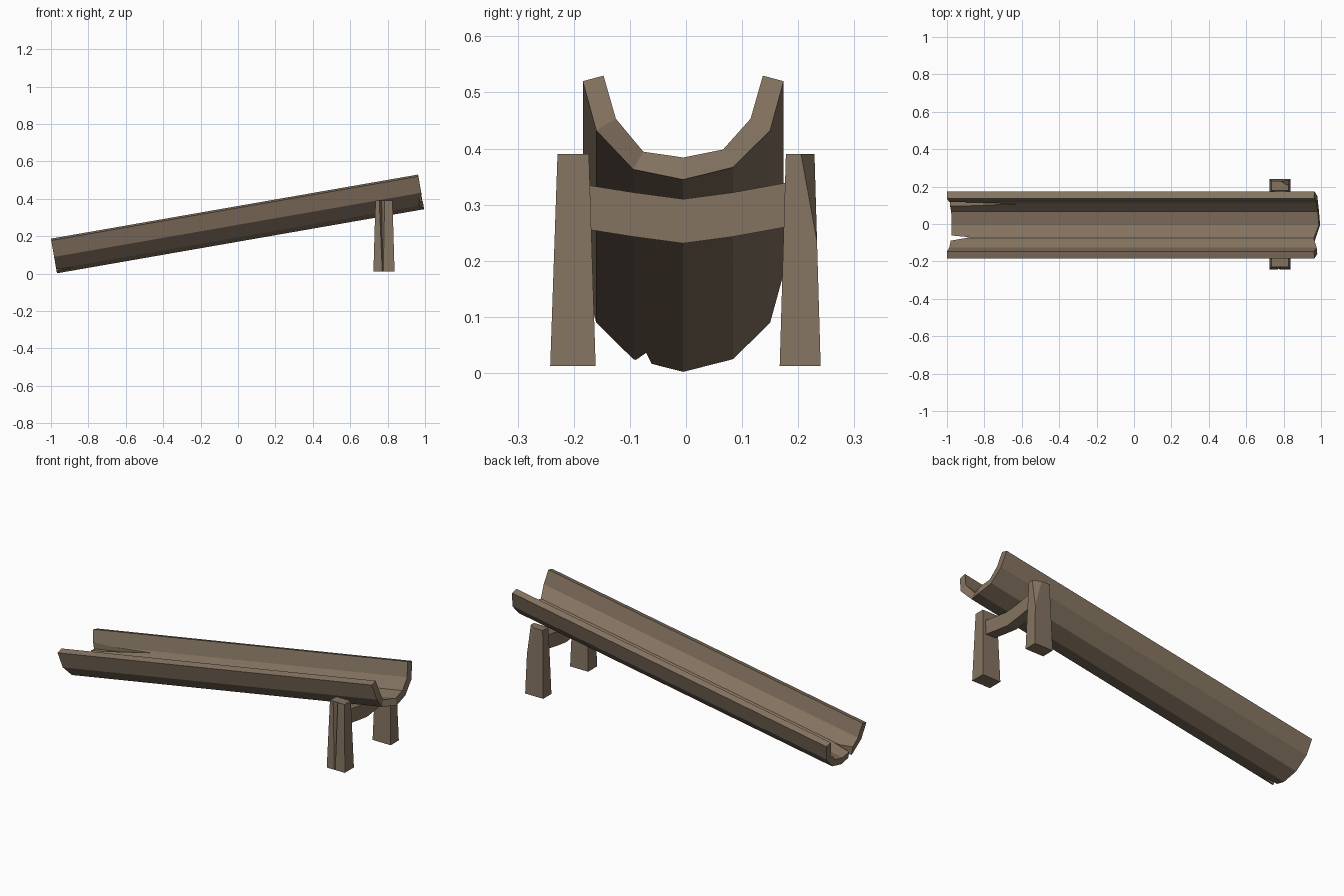
import bpy, bmesh, math
from mathutils import Matrix, Vector

if "Cube" in bpy.data.objects:
    bpy.data.objects.remove(bpy.data.objects["Cube"])

wood = bpy.data.materials.new("weathered brown wood")
wood.diffuse_color = (0.235, 0.175, 0.12, 1)
wood.use_nodes = True
wood.node_tree.nodes["Principled BSDF"].inputs["Base Color"].default_value = wood.diffuse_color

YC = -0.005
# Local trough frame: x along the slope, z square to it, origin under the low end
slope = Matrix.Translation((-0.968, YC, 0.002)) @ Matrix.Rotation(-math.radians(9.9), 4, 'Y')


def loft(name, ring_a, ring_b, matrix=Matrix.Identity(4)):
    """Solid between two closed rings with equal point counts."""
    bm = bmesh.new()
    a = [bm.verts.new(matrix @ Vector(p)) for p in ring_a]
    b = [bm.verts.new(matrix @ Vector(p)) for p in ring_b]
    n = len(a)
    for i in range(n):
        j = (i + 1) % n
        bm.faces.new((a[i], a[j], b[j], b[i]))
    bm.faces.new(a)
    bm.faces.new(b)
    bmesh.ops.triangulate(bm, faces=[f for f in bm.faces if len(f.verts) > 4])
    bmesh.ops.recalc_face_normals(bm, faces=bm.faces)
    me = bpy.data.meshes.new(name)
    bm.to_mesh(me)
    bm.free()
    me.materials.append(wood)
    ob = bpy.data.objects.new(name, me)
    bpy.context.collection.objects.link(ob)
    return ob


# Trough: half U section mirrored, as outer/inner pairs, built strip by strip
outer_half = [(0.179, 0.178), (0.155, 0.089), (0.089, 0.023)]
inner_half = [(0.142, 0.188), (0.120, 0.110), (0.071, 0.055)]


def full(half, bottom):
    return [(-y, z) for y, z in half] + [(0, bottom)] + half[::-1]


outer, inner = full(outer_half, 0), full(inner_half, 0.040)
LENGTH = 1.993
worn = [0, 0, 0.026, 0, 0.004, 0, 0]      # chipped high end
bm = bmesh.new()
cols = []
for o, i, chip in zip(outer, inner, worn):
    cols.append([bm.verts.new(slope @ Vector((x, p[0], p[1])))
                 for p in (o, i) for x in (0, LENGTH - chip)])
for p, q in zip(cols, cols[1:]):
    for i, j in ((0, 1), (3, 2), (1, 3), (2, 0)):
        bm.faces.new((p[i], p[j], q[j], q[i]))
for c in (cols[0], cols[-1]):
    bm.faces.new((c[0], c[1], c[3], c[2]))
bmesh.ops.recalc_face_normals(bm, faces=bm.faces)
me = bpy.data.meshes.new("trough")
bm.to_mesh(me)
bm.free()
me.materials.append(wood)
trough = bpy.data.objects.new("trough", me)
bpy.context.collection.objects.link(trough)


# Splits at the low end: one right through, one shallow gouge
def split(name, y0, y1, length, tip_y, z0, z1):
    t = 0.05
    rings = [[(-t, y0 - (tip_y - y0) * t / length, z),
              (-t, y1 + (y1 - tip_y) * t / length, z),
              (length, tip_y, z)] for z in (z0, z1)]
    cutter = loft(name, rings[0], rings[1], slope)
    cutter.hide_render = True
    cutter.hide_viewport = True
    mod = trough.modifiers.new(name, 'BOOLEAN')
    mod.operation = 'DIFFERENCE'
    mod.solver = 'EXACT'
    mod.object = cutter


split("split_cutter", -0.084, -0.056, 0.10, -0.066, -0.05, 0.12)
split("gouge_cutter", 0.098, 0.124, 0.37, 0.113, 0.088, 0.135)

# Legs: tapered posts, the front one grooved, the back one with a chipped corner
ZB, ZT = 0.012, 0.39
loft("front_leg",
     [(0.724, -0.242, ZB), (0.771, -0.242, ZB), (0.774, -0.238, ZB), (0.777, -0.242, ZB),
      (0.837, -0.242, ZB), (0.837, -0.161, ZB), (0.724, -0.161, ZB)],
     [(0.735, -0.229, ZT), (0.755, -0.229, ZT), (0.768, -0.205, ZT), (0.784, -0.229, ZT),
      (0.826, -0.229, ZT), (0.826, -0.173, ZT), (0.735, -0.173, ZT)])

back_leg = loft("back_leg",
                [(0.724, 0.167, ZB), (0.837, 0.167, ZB), (0.837, 0.240, ZB), (0.724, 0.240, ZB)],
                [(0.735, 0.178, ZT), (0.826, 0.178, ZT), (0.826, 0.229, ZT), (0.735, 0.229, ZT)])
bm = bmesh.new()
bm.from_mesh(back_leg.data)
a, b, c = Vector((0.826, 0.205, ZT)), Vector((0.785, 0.229, ZT)), Vector((0.831, 0.234, 0.23))
normal = (b - a).cross(c - a)
if normal.x < 0:
    normal = -normal
# bisecting upward of the chip only: split at chip height, then slice the corner
geom = bm.verts[:] + bm.edges[:] + bm.faces[:]
cut = bmesh.ops.bisect_plane(bm, geom=geom, plane_co=a, plane_no=normal, clear_outer=True)
edges = [e for e in bm.edges if e.is_boundary]
bmesh.ops.holes_fill(bm, edges=edges)
bmesh.ops.recalc_face_normals(bm, faces=bm.faces)
bm.to_mesh(back_leg.data)
bm.free()

# Sagging brace between the legs, under the trough
sag = [(-0.178, 0.336), (-0.09, 0.322), (0, 0.310), (0.09, 0.322), (0.183, 0.339)]
section = [(y + YC, z) for y, z in sag] + [(y + YC, z - 0.079) for y, z in reversed(sag)]
bm = bmesh.new()
rings = [[bm.verts.new((x, y, z)) for y, z in section] for x in (0.752, 0.81)]
n = len(section)
for i in range(n):
    j = (i + 1) % n
    bm.faces.new((rings[0][i], rings[0][j], rings[1][j], rings[1][i]))
for r in rings:
    for i in range(4):
        bm.faces.new((r[i], r[i + 1], r[n - 2 - i], r[n - 1 - i]))
bmesh.ops.recalc_face_normals(bm, faces=bm.faces)
me = bpy.data.meshes.new("cross_brace")
bm.to_mesh(me)
bm.free()
me.materials.append(wood)
bpy.context.collection.objects.link(bpy.data.objects.new("cross_brace", me))
